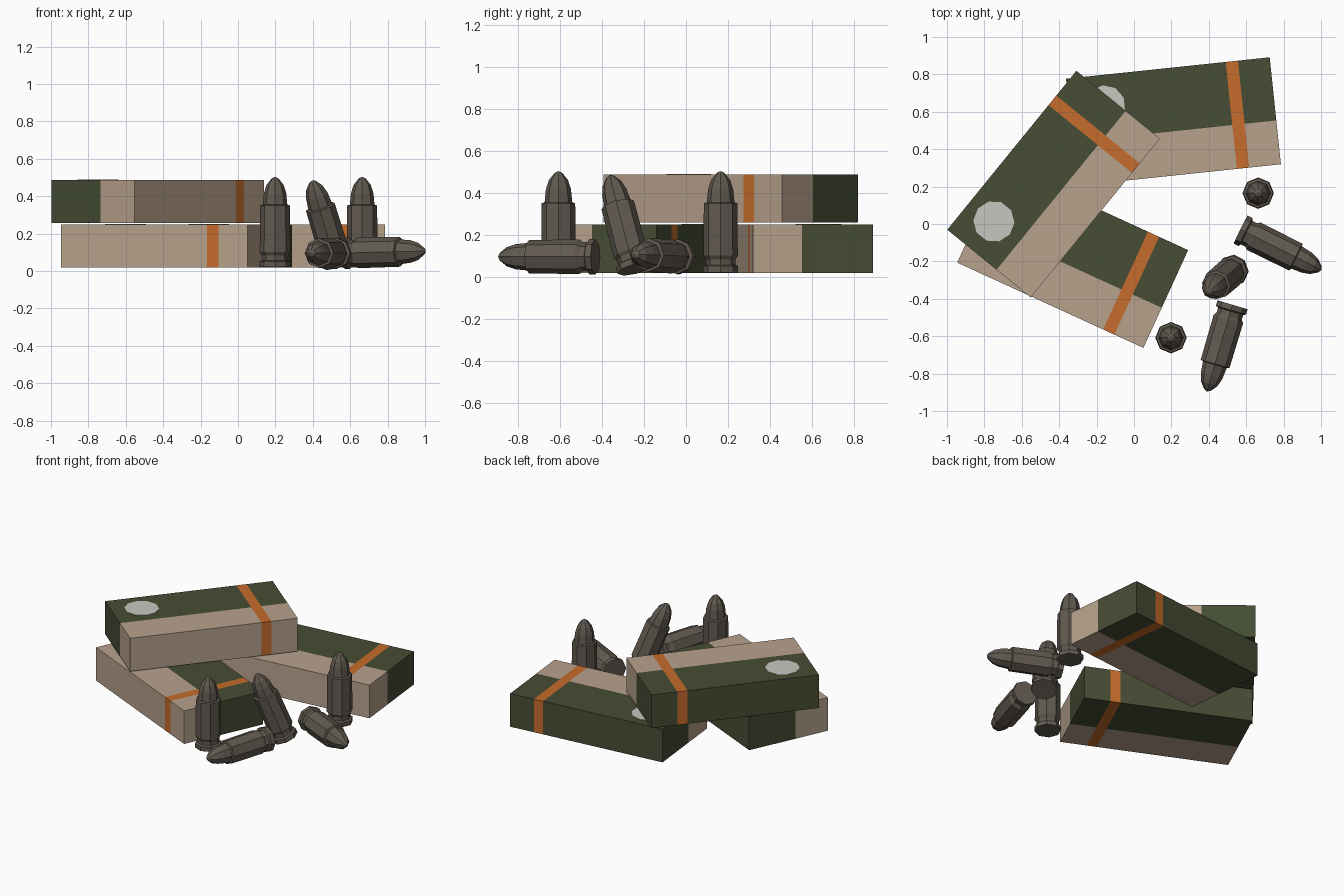
import bpy, bmesh, math
from mathutils import Vector, Matrix

if "Cube" in bpy.data.objects:
    bpy.data.objects.remove(bpy.data.objects["Cube"])


def material(name, rgb):
    m = bpy.data.materials.new(name)
    m.diffuse_color = (*rgb, 1)
    m.use_nodes = True
    m.node_tree.nodes["Principled BSDF"].inputs["Base Color"].default_value = m.diffuse_color
    return m


green = material("carton_green", (0.061, 0.074, 0.034))
tan = material("carton_tan", (0.479, 0.361, 0.266))
orange = material("stripe_orange", (0.565, 0.150, 0.025))
grey = material("label_grey", (0.578, 0.565, 0.527))
metal = material("dark_metal", (0.120, 0.101, 0.080))


def add_object(name, bm, mats, matrix):
    bmesh.ops.recalc_face_normals(bm, faces=bm.faces[:])
    me = bpy.data.meshes.new(name)
    bm.to_mesh(me)
    bm.free()
    for m in mats:
        me.materials.append(m)
    ob = bpy.data.objects.new(name, me)
    ob.matrix_world = matrix
    bpy.context.collection.objects.link(ob)
    return ob


# Cartons: boxes cut along the colour borders, plus a thin round label
L, W, H = 1.095, 0.575, 0.230
STRIPE = (0.311, 0.377)
BORDER = -0.052


def carton(name, x, y, z, angle):
    place = Matrix.Translation((x, y, z + H / 2)) @ Matrix.Rotation(math.radians(angle), 4, 'Z')
    bm = bmesh.new()
    bmesh.ops.create_cube(bm, size=1, matrix=Matrix.Diagonal((L, W, H, 1)))
    cuts = [((s, 0, 0), (1, 0, 0)) for s in STRIPE] + [((0, BORDER, 0), (0, 1, 0))]
    for co, no in cuts:
        bmesh.ops.bisect_plane(bm, geom=bm.verts[:] + bm.edges[:] + bm.faces[:],
                               plane_co=co, plane_no=no)
    for f in bm.faces:
        c = f.calc_center_median()
        if STRIPE[0] < c.x < STRIPE[1]:
            f.material_index = 2
        else:
            f.material_index = 0 if c.y > BORDER else 1
    add_object(name, bm, (green, tan, orange), place)

    bm = bmesh.new()
    bmesh.ops.create_cone(bm, cap_ends=True, segments=10, radius1=0.11, radius2=0.11, depth=0.004)
    add_object(name + "_label", bm, (grey,), place @ Matrix.Translation((-0.356, 0.122, H / 2)))


carton("top_carton", -0.43, 0.213, 0.257, 50.9)
carton("back_carton", 0.211, 0.548, 0.018, 6.0)
carton("front_carton", -0.328, -0.173, 0.018, -24.6)

# Cartridges: eight-sided lathe of (radius, height) rings, from rim to tip
PROFILE = [(0.084, 0.0), (0.084, 0.030), (0.070, 0.036), (0.070, 0.062), (0.082, 0.080),
           (0.080, 0.330), (0.066, 0.334), (0.060, 0.395), (0.046, 0.440), (0.018, 0.475)]
SIDES = 8


def cartridge(name, base, tip):
    base, tip = Vector(base), Vector(tip)
    bm = bmesh.new()
    rings = []
    for r, h in PROFILE:
        rings.append([bm.verts.new((r * math.cos(k * math.tau / SIDES),
                                    r * math.sin(k * math.tau / SIDES), h))
                      for k in range(SIDES)])
    for lo, hi in zip(rings, rings[1:]):
        for k in range(SIDES):
            n = (k + 1) % SIDES
            bm.faces.new((lo[k], lo[n], hi[n], hi[k]))
    bm.faces.new(rings[0][::-1])
    point = bm.verts.new((0, 0, 0.483))
    for k in range(SIDES):
        bm.faces.new((rings[-1][k], rings[-1][(k + 1) % SIDES], point))
    axis = tip - base
    turn = axis.to_track_quat('Z', 'Y').to_matrix().to_4x4() if axis.xy.length > 0.01 else Matrix()
    add_object(name, bm, (metal,), Matrix.Translation(base) @ turn)


cartridge("standing_cartridge_front", (0.198, -0.608, 0.020), (0.198, -0.608, 0.503))
cartridge("standing_cartridge_back", (0.664, 0.165, 0.020), (0.664, 0.165, 0.503))
cartridge("lying_cartridge_right", (0.570, -0.030, 0.095), (0.997, -0.243, 0.106))
cartridge("lying_cartridge_front", (0.527, -0.432, 0.095), (0.393, -0.885, 0.095))
cartridge("leaning_cartridge", (0.533, -0.245, 0.036), (0.398, -0.362, 0.480))
